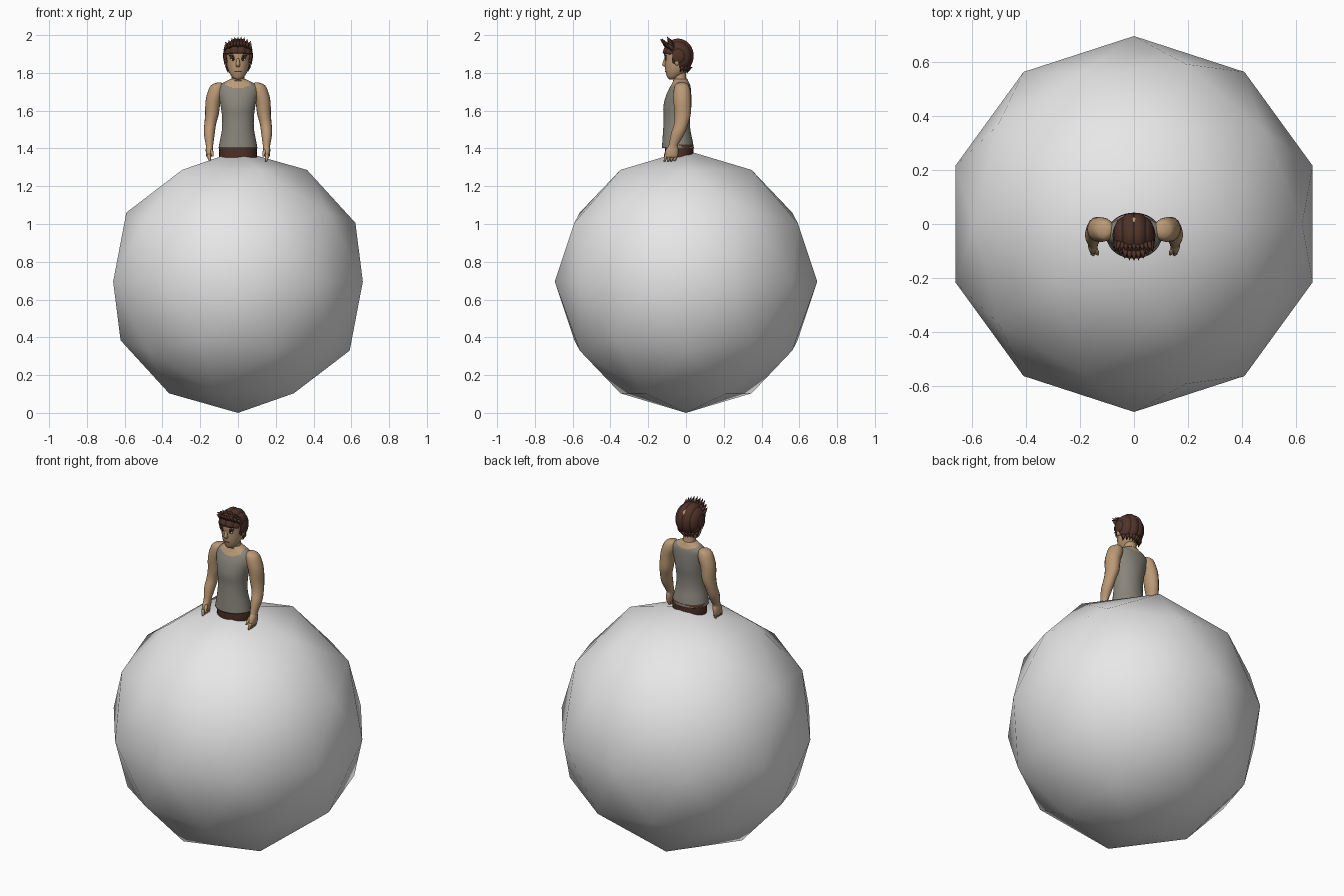
import bpy, bmesh, math, random
from mathutils import Vector, Matrix

random.seed(4)
if "Cube" in bpy.data.objects:
    bpy.data.objects.remove(bpy.data.objects["Cube"])


def material(name, rgb):
    m = bpy.data.materials.new(name)
    m.use_nodes = True
    color = (*rgb, 1)
    m.diffuse_color = color
    m.node_tree.nodes["Principled BSDF"].inputs["Base Color"].default_value = color
    return m


STONE = material("light grey", (.8, .8, .8))
SKIN = material("tan skin", (.5, .32, .18))
SHIRT = material("warm grey cloth", (.25, .235, .2))
PANTS = material("brown cloth", (.075, .03, .02))
HAIR = material("dark brown hair", (.08, .033, .022))
GROOVE = material("deep brown hair", (.035, .014, .01))
WHITE = material("eye white", (.55, .5, .45))
LIP = material("lip brown", (.32, .15, .09))
CORD = material("blue grey cord", (.17, .19, .22))


def finish(name, bm, mats, rule=None):
    bmesh.ops.recalc_face_normals(bm, faces=bm.faces)
    for f in bm.faces:
        f.smooth = True
        if rule:
            f.material_index = rule(f.calc_center_median())
    mesh = bpy.data.meshes.new(name)
    bm.to_mesh(mesh)
    bm.free()
    for m in mats:
        mesh.materials.append(m)
    ob = bpy.data.objects.new(name, mesh)
    bpy.context.collection.objects.link(ob)
    return ob


def spline(rows, steps):
    # smooth interpolation of centre and radii between the given sections
    rows = [Vector(r) for r in rows]
    out = []
    for i in range(len(rows) - 1):
        a, b, c, d = (rows[max(0, min(len(rows) - 1, i + k))] for k in (-1, 0, 1, 2))
        for s in range(steps):
            t = s / steps
            out.append(b + (c - a) * (t / 2) + (a - b * 2.5 + c * 2 - d / 2) * t ** 2
                       + (b * 1.5 - a / 2 - c * 1.5 + d / 2) * t ** 3)
    return out + [rows[-1]]


def loft(name, rows, mats, seg=16, steps=3, rule=None, side=1):
    # each section is x, y, z, half width, half depth
    bm = bmesh.new()
    rings = []
    for x, y, z, rx, ry in spline(rows, steps):
        angles = [math.tau * k / seg for k in range(seg)]
        rings.append([bm.verts.new((side * (x + rx * math.cos(a)), y + ry * math.sin(a), z))
                      for a in angles])
    for lo, hi in zip(rings, rings[1:]):
        for k in range(seg):
            n = (k + 1) % seg
            bm.faces.new((lo[k], lo[n], hi[n], hi[k]))
    bm.faces.new(rings[0])
    bm.faces.new(rings[-1])
    return finish(name, bm, mats, rule)


def blob(name, loc, scale, mat, tilt=0):
    bm = bmesh.new()
    bmesh.ops.create_uvsphere(bm, u_segments=12, v_segments=8, radius=1)
    bm.transform(Matrix.Translation(loc) @ Matrix.Rotation(tilt, 4, 'Y')
                 @ Matrix.Diagonal((*scale, 1)))
    return finish(name, bm, [mat])


def spike(name, base, tip, r, mat):
    base, tip = Vector(base), Vector(tip)
    d = tip - base
    bm = bmesh.new()
    bmesh.ops.create_cone(bm, cap_ends=True, segments=6, radius1=r, radius2=0, depth=d.length)
    bm.transform(Matrix.Translation((base + tip) / 2) @ d.to_track_quat('Z', 'Y').to_matrix().to_4x4())
    return finish(name, bm, [mat])


# Faceted globe
bm = bmesh.new()
bmesh.ops.create_icosphere(bm, subdivisions=2, radius=.695)
bm.transform(Matrix.Translation((0, 0, .695)))
finish("globe", bm, [STONE])

# Trousers
loft("trousers", [(0, -.035, 1.28, .09, .07), (0, -.035, 1.36, .1, .075),
                  (0, -.035, 1.42, .1, .075)], [PANTS], 24)


# Torso: vest with a scooped neck and open shoulders
def vest_rule(c):
    neck = 1.718 if c.y < -.03 else 1.735
    scoop = abs(c.x) < .065 and c.z > neck + 4 * c.x ** 2
    armhole = abs(c.x) > .094 and c.z > 1.64
    return int(scoop or armhole or c.z > 1.757)


loft("torso", [(0, -.043, 1.402, .103, .085), (0, -.045, 1.44, .096, .08),
               (0, -.049, 1.5, .085, .072), (0, -.048, 1.56, .084, .07),
               (0, -.046, 1.62, .091, .074), (0, -.039, 1.68, .103, .067),
               (0, -.031, 1.72, .107, .056), (0, -.028, 1.74, .093, .048),
               (0, -.028, 1.755, .066, .041), (0, -.028, 1.768, .038, .036)],
     [SHIRT, SKIN], 40, 4, vest_rule)

# Neck and cord
loft("neck", [(0, -.028, 1.73, .042, .038), (0, -.032, 1.77, .035, .034),
              (0, -.036, 1.82, .035, .034)], [SKIN])
loft("neck_cord", [(0, -.03, 1.758, .042, .04), (0, -.03, 1.763, .041, .039)], [CORD], 20, 1)

# Head and nose
loft("head", [(0, -.075, 1.766, .012, .014), (0, -.07, 1.775, .029, .028),
              (0, -.055, 1.8, .046, .052), (0, -.046, 1.83, .057, .065),
              (0, -.042, 1.87, .063, .071), (0, -.042, 1.91, .066, .073),
              (0, -.04, 1.95, .055, .06), (0, -.04, 1.968, .025, .03)], [SKIN], 24)
loft("nose", [(0, -.107, 1.832, .008, .006), (0, -.113, 1.842, .012, .014),
              (0, -.109, 1.876, .006, .007)], [SKIN], 10)
blob("mouth", (0, -.106, 1.808), (.019, .005, .004), LIP)

for s, label in ((1, "left"), (-1, "right")):
    # Face details
    blob(label + "_eye", (s * .027, -.106, 1.871), (.014, .004, .007), WHITE)
    blob(label + "_iris", (s * .026, -.109, 1.871), (.007, .003, .0065), GROOVE)
    blob(label + "_eyelid", (s * .027, -.107, 1.879), (.017, .005, .0035), GROOVE)
    blob(label + "_eyebrow", (s * .029, -.107, 1.89), (.02, .005, .005), HAIR, s * -.1)
    blob(label + "_ear", (s * .066, -.048, 1.86), (.009, .014, .022), SKIN)

    # Arm, from the rounded shoulder down to the wrist
    loft(label + "_arm", [(.1, -.022, 1.748, .012, .016), (.108, -.022, 1.735, .034, .036),
                          (.117, -.021, 1.7, .043, .045), (.132, -.02, 1.65, .04, .046),
                          (.138, -.018, 1.58, .036, .043), (.147, -.026, 1.53, .031, .037),
                          (.152, -.043, 1.48, .029, .036), (.151, -.066, 1.42, .02, .025),
                          (.151, -.07, 1.405, .019, .026)], [SKIN], side=s)

    # Hand, fingers and thumb
    loft(label + "_palm", [(.151, -.068, 1.415, .018, .023), (.152, -.074, 1.39, .019, .034),
                           (.154, -.078, 1.36, .014, .035), (.154, -.08, 1.352, .008, .03)],
         [SKIN], 12, side=s)
    for i in range(4):
        y = -.052 - .017 * i
        loft(f"{label}_finger_{i + 1}", [(.154, y, 1.37, .01, .009), (.152, y - .005, 1.35, .009, .009),
                                         (.149, y - .01, 1.332, .005, .005)], [SKIN], 8, 2, side=s)
    loft(label + "_thumb", [(.144, -.09, 1.398, .009, .01), (.138, -.104, 1.378, .009, .009),
                            (.134, -.112, 1.358, .005, .005)], [SKIN], 8, 2, side=s)

# Hair cap: swept-back locks as ridges running front to back
LOCKS = 11


def lock_wave(x):
    return abs(math.sin(LOCKS * math.acos(max(-1, min(1, x))) / 2 + math.pi / 4))


bm = bmesh.new()
bmesh.ops.create_uvsphere(bm, u_segments=40, v_segments=66, radius=1)
bm.transform(Matrix.Rotation(math.pi / 2, 4, 'Y'))
for v in bm.verts:
    swell = .95 + .06 * lock_wave(v.co.x)
    v.co = Vector((v.co.x * .079, v.co.y * .084 * swell - .042, v.co.z * .093 * swell + 1.89))


def below_hairline(c):
    line = 1.902 if c.y < -.072 else 1.85 if c.y < -.035 else 1.812
    return c.z < line


bmesh.ops.delete(bm, geom=[f for f in bm.faces if below_hairline(f.calc_center_median())],
                 context='FACES')
cap = finish("hair_cap", bm, [HAIR, GROOVE], lambda c: int(lock_wave(c.x / .079) < .2))
shell = cap.modifiers.new("thickness", 'SOLIDIFY')
shell.thickness = .014
shell.offset = -1

# Upright tufts along the fringe and ragged ends at the nape
for i in range(9):
    u = i / 4 - 1
    x = u * .062
    lift = random.uniform(-.008, .006)
    spike(f"fringe_tuft_{i + 1}", (x, -.098 + .03 * u * u, 1.94 - .015 * u * u),
          (x * 1.12, -.138 + .035 * u * u, 1.986 - .03 * u * u + lift), .016, HAIR)
    spike(f"crown_tuft_{i + 1}", (x * .85, -.07, 1.955 - .012 * u * u),
          (x * 1.1, -.1, 1.995 - .028 * u * u + lift / 2), .014, HAIR)
    spike(f"nape_tuft_{i + 1}", (x * .9, .022 - .04 * u * u, 1.835),
          (x * .85, .004 - .035 * u * u, 1.802 + lift), .013, HAIR)
